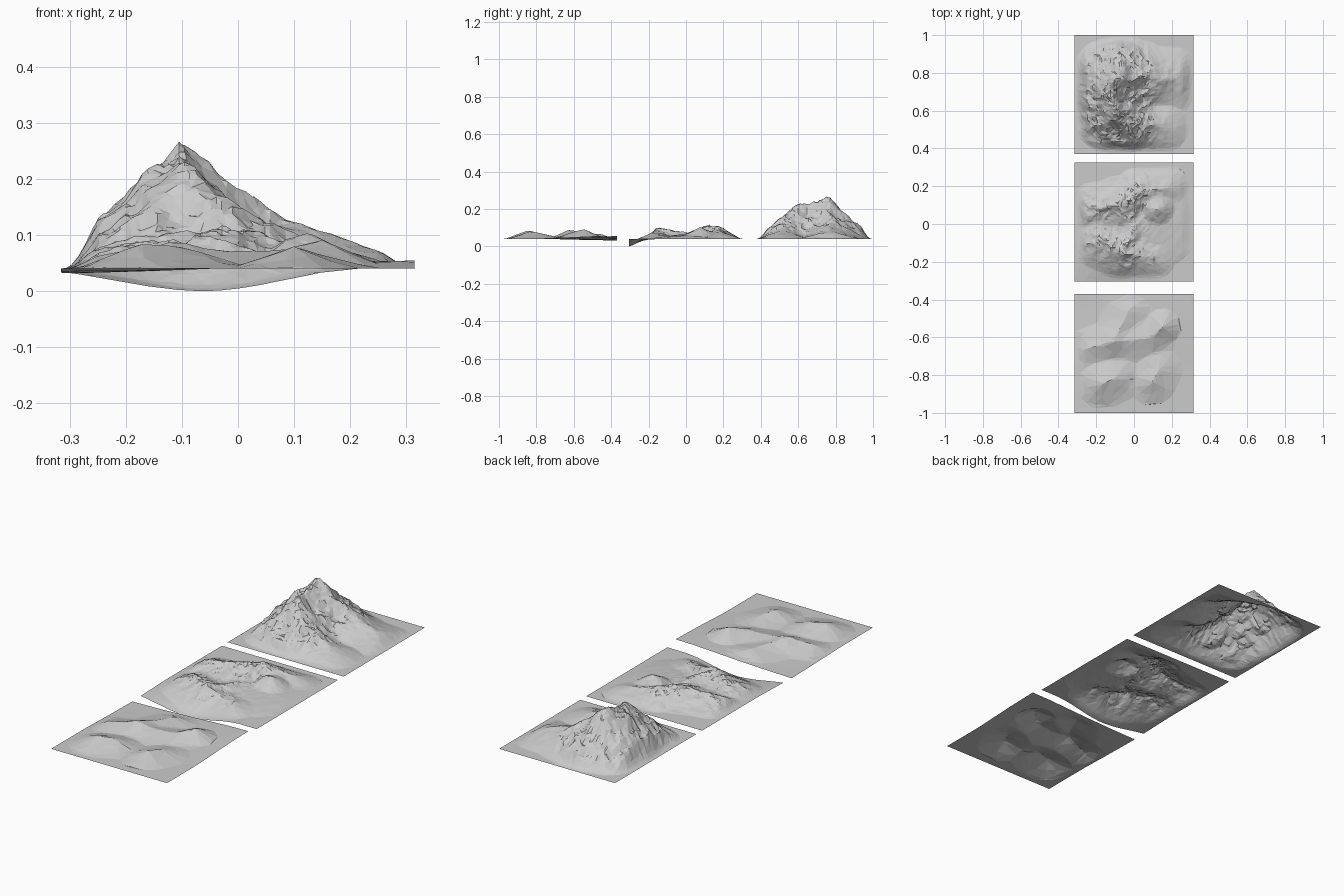
import bpy, bmesh, math
from mathutils import Vector, noise

HALF = 0.315
BASE = 0.04


def smooth(t):
    t = max(0.0, min(1.0, t))
    return t * t * (3 - 2 * t)


def ridge_height(x, y, ridges):
    """Soft maximum of tapered ridge lines (x0, y0, h0, x1, y1, h1, width, power)."""
    total = 0.0
    for x0, y0, h0, x1, y1, h1, width, power in ridges:
        a, d = Vector((x0, y0)), Vector((x1 - x0, y1 - y0))
        p = Vector((x, y))
        t = max(0.0, min(1.0, (p - a).dot(d) / max(d.length_squared, 1e-9)))
        dist = (p - a - d * t).length
        h = (h0 + (h1 - h0) * t) * max(0.0, 1 - dist / width) ** power
        total += h ** 5
    return total ** 0.2


def crag(x, y, scale):
    """Ridged noise, roughly -1 to 1."""
    value, amp = 0.0, 1.0
    for octave in range(3):
        n = noise.noise(Vector((x * scale, y * scale, 3.7 + octave)))
        value += amp * (1 - 3.2 * abs(n))
        scale, amp = scale * 2.1, amp * 0.5
    return value / 1.75


def terrain(name, y_mid, ridges, steps, ratio, rough, scale, edge_shape):
    bm = bmesh.new()
    bmesh.ops.create_grid(bm, x_segments=steps, y_segments=steps, size=HALF)
    for v in bm.verts:
        x, y = v.co.x, v.co.y
        rim = HALF - max(abs(x), abs(y))
        fade = smooth(rim / 0.07)
        h = ridge_height(x, y, ridges)
        # crags grow with height and stay on the rocky left side
        rocky = min(1.0, h / 0.05) * (0.25 + 0.75 * smooth((0.2 - x) / 0.2))
        h += rough * rocky * crag(x, y + y_mid, scale)
        v.co.z = BASE + max(0.0, h) * fade + edge_shape(x, y)
    bmesh.ops.triangulate(bm, faces=bm.faces[:])
    mesh = bpy.data.meshes.new(name)
    bm.to_mesh(mesh)
    bm.free()
    obj = bpy.data.objects.new(name, mesh)
    obj.location.y = y_mid
    bpy.context.collection.objects.link(obj)
    # uneven low-poly facets
    dec = obj.modifiers.new("facets", 'DECIMATE')
    dec.ratio = ratio
    return obj


# Tall mountain: main crest with spurs round an open bowl
terrain("tall_mountain", 0.685, [
    (-0.105, 0.07, 0.195, -0.10, -0.08, 0.165, 0.24, 1.15),
    (-0.105, 0.07, 0.17, -0.15, 0.00, 0.17, 0.19, 1.1),
    (-0.08, 0.08, 0.175, 0.03, 0.09, 0.10, 0.20, 1.1),
    (0.03, 0.09, 0.105, 0.22, 0.08, 0.042, 0.17, 1.0),
    (-0.09, -0.09, 0.16, -0.02, -0.15, 0.11, 0.17, 1.0),
    (-0.02, -0.15, 0.10, 0.14, -0.17, 0.045, 0.15, 1.0),
    (-0.08, 0.10, 0.15, -0.06, 0.17, 0.11, 0.16, 1.0),
], 66, 0.27, 0.016, 14, lambda x, y: 0.0)


# Rocky hills with a round mound; front edge sags
def sag(x, y):
    side = (x + 0.06) / (0.3 if x < -0.06 else 0.26)
    dip = 1 - smooth(abs(side) * 0.9)
    return -0.04 * dip * max(0.0, 1 - (y + HALF) / 0.22) ** 1.3


terrain("rocky_hills", 0.01, [
    (-0.18, -0.10, 0.045, -0.06, -0.16, 0.052, 0.15, 1.0),
    (-0.06, -0.16, 0.05, 0.10, -0.19, 0.035, 0.12, 1.0),
    (-0.05, -0.15, 0.05, 0.00, -0.03, 0.035, 0.10, 1.0),
    (-0.22, 0.07, 0.045, -0.05, 0.09, 0.065, 0.14, 1.0),
    (-0.05, 0.09, 0.065, 0.02, 0.16, 0.06, 0.13, 1.0),
    (0.02, 0.16, 0.055, 0.18, 0.18, 0.035, 0.12, 1.0),
    (0.12, 0.07, 0.062, 0.125, 0.07, 0.062, 0.10, 0.75),
    (-0.05, 0.0, 0.022, 0.1, 0.0, 0.022, 0.25, 0.6),
], 66, 0.25, 0.013, 15, sag)

# Gentle hills: long low ridge, small knoll and two front rises
terrain("gentle_hills", -0.685, [
    (-0.27, 0.02, 0.022, -0.12, 0.06, 0.045, 0.12, 1.3),
    (-0.12, 0.06, 0.04, 0.08, 0.08, 0.028, 0.13, 1.3),
    (-0.10, 0.08, 0.04, -0.03, 0.22, 0.025, 0.13, 1.3),
    (0.10, 0.09, 0.035, 0.15, 0.14, 0.045, 0.10, 1.1),
    (-0.17, -0.16, 0.045, -0.10, -0.13, 0.04, 0.14, 1.3),
    (0.10, -0.15, 0.04, 0.13, -0.09, 0.03, 0.13, 1.3),
], 50, 0.07, 0.004, 9,
    lambda x, y: 0.014 * smooth((x + 0.1) / 0.4) * smooth((y + 0.15) / 0.45)
    - 0.008 * smooth((-x) / 0.3) * smooth((y + 0.1) / 0.4))
